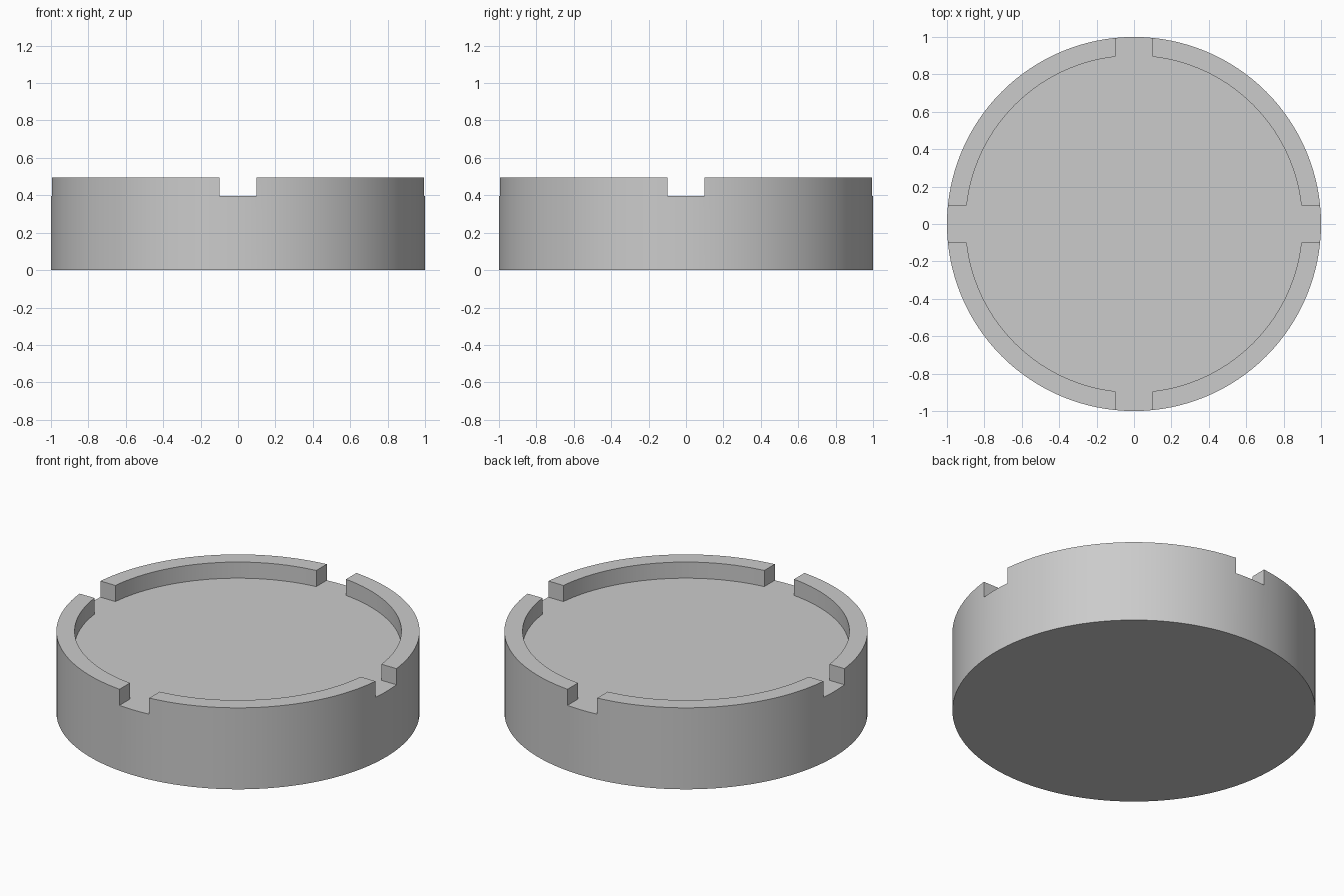
import bpy, bmesh
from math import asin, cos, sin, pi

if "Cube" in bpy.data.objects:
    bpy.data.objects.remove(bpy.data.objects["Cube"])

OUTER, INNER = 1.0, 0.9
FLOOR, TOP = 0.397, 0.495
HALF_NOTCH = 0.1
RIM_STEPS, NOTCH_STEPS = 28, 4

grey = bpy.data.materials.new("plain grey")
grey.use_nodes = True
colour = (0.6, 0.6, 0.6, 1)
grey.diffuse_color = colour
grey.node_tree.nodes["Principled BSDF"].inputs["Base Color"].default_value = colour

bm = bmesh.new()


def arc(radius, start, end, steps, z):
    angles = [start + (end - start) * i / steps for i in range(steps + 1)]
    return [bm.verts.new((radius * cos(a), radius * sin(a), z)) for a in angles]


def strip(lower, upper):
    for i in range(len(lower) - 1):
        bm.faces.new((lower[i], lower[i + 1], upper[i + 1], upper[i]))


out_a, in_a = asin(HALF_NOTCH / OUTER), asin(HALF_NOTCH / INNER)
base_loop, floor_loop = [], []

for quarter in range(4):
    turn = quarter * pi / 2
    # Raised rim section between two notches
    start, end = turn + out_a, turn + pi / 2 - out_a
    base = arc(OUTER, start, end, RIM_STEPS, 0)
    outer_low = arc(OUTER, start, end, RIM_STEPS, FLOOR)
    outer_top = arc(OUTER, start, end, RIM_STEPS, TOP)
    start, end = turn + in_a, turn + pi / 2 - in_a
    inner_low = arc(INNER, start, end, RIM_STEPS, FLOOR)
    inner_top = arc(INNER, start, end, RIM_STEPS, TOP)
    strip(base, outer_low)
    strip(outer_low, outer_top)
    strip(outer_top, inner_top)
    strip(inner_top, inner_low)
    for i in (0, -1):
        bm.faces.new((outer_low[i], outer_top[i], inner_top[i], inner_low[i]))
    # Low wall below the notch
    start, end = turn + pi / 2 - out_a, turn + pi / 2 + out_a
    notch_base = arc(OUTER, start, end, NOTCH_STEPS, 0)
    notch_edge = arc(OUTER, start, end, NOTCH_STEPS, FLOOR)
    strip(notch_base, notch_edge)
    base_loop += base + notch_base
    floor_loop += inner_low + notch_edge
    floor_loop_ends = (outer_low[0], outer_low[-1])

bmesh.ops.remove_doubles(bm, verts=bm.verts[:], dist=0.0001)


def cap(z, keep):
    # Close the open boundary at one height
    edges = [e for e in bm.edges if e.is_boundary and
             all(abs(v.co.z - z) < 0.001 for v in e.verts) and keep(e)]
    bmesh.ops.contextual_create(bm, geom=edges)


cap(0, lambda e: True)
cap(FLOOR, lambda e: True)
bmesh.ops.recalc_face_normals(bm, faces=bm.faces[:])

mesh = bpy.data.meshes.new("notched_dish")
bm.to_mesh(mesh)
bm.free()
mesh.materials.append(grey)
dish = bpy.data.objects.new("notched_dish", mesh)
bpy.context.collection.objects.link(dish)

bpy.context.view_layer.objects.active = dish
dish.select_set(True)
bpy.ops.object.shade_smooth_by_angle(angle=pi / 6)
